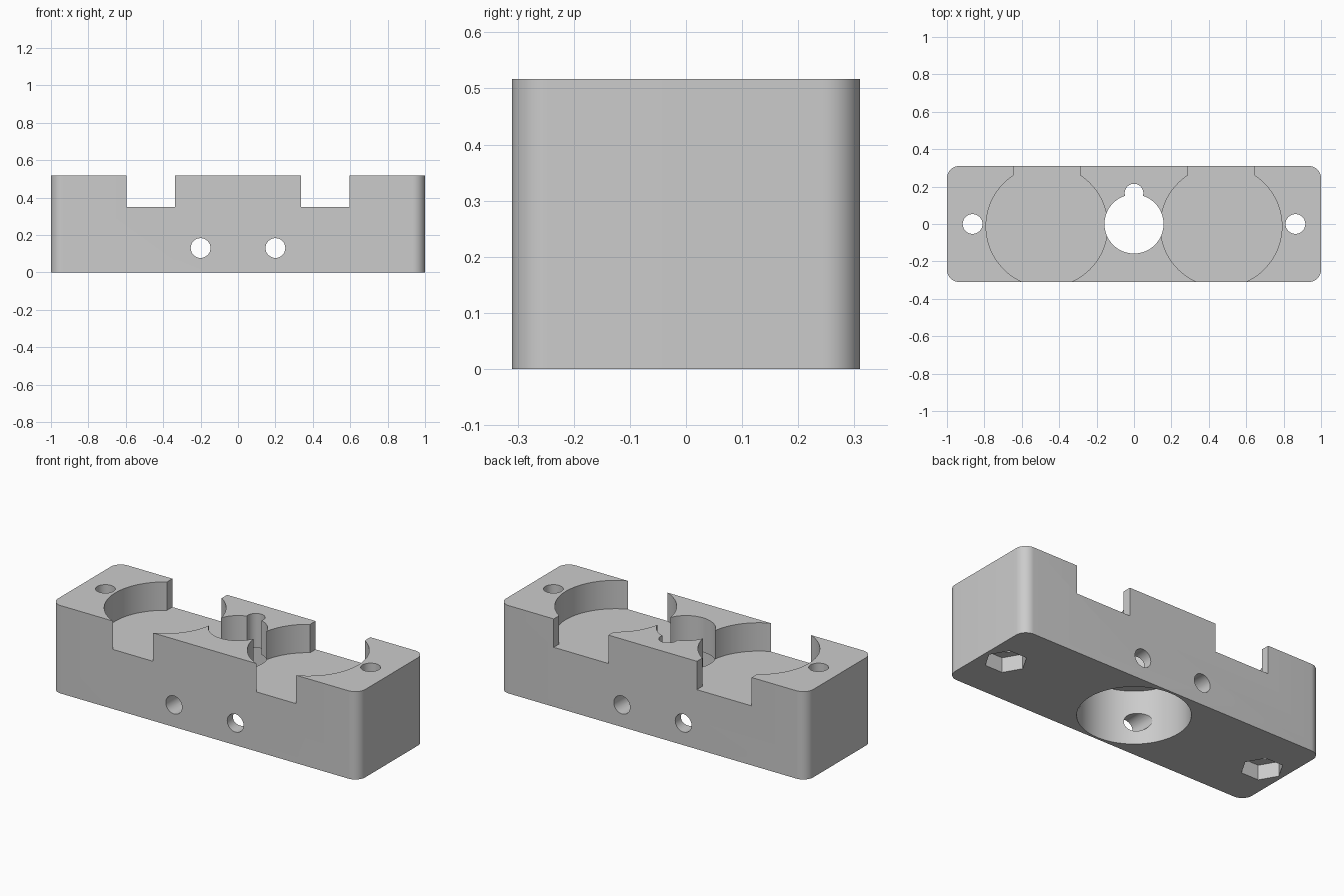
import bpy, bmesh, math
from mathutils import Matrix

cube = bpy.data.objects.get("Cube")
if cube:
    bpy.data.objects.remove(cube, do_unlink=True)

LENGTH, WIDTH, HEIGHT = 2.0, 0.62, 0.517
CORNER = 0.065
POCKET_FLOOR = 0.35

grey = bpy.data.materials.new("light grey")
grey.use_nodes = True
colour = (0.6, 0.6, 0.6, 1)
grey.diffuse_color = colour
grey.node_tree.nodes["Principled BSDF"].inputs["Base Color"].default_value = colour


def arc(cx, cy, r, start, end, steps):
    """Points along an arc, both ends included."""
    angles = [start + (end - start) * i / steps for i in range(steps + 1)]
    return [(cx + r * math.cos(a), cy + r * math.sin(a)) for a in angles]


def circle(cx, cy, r, sides=64):
    return arc(cx, cy, r, 0, math.tau, sides)[:-1]


def prism(name, profile, z0, z1, matrix=None):
    """Extrude a flat profile between two heights."""
    bm = bmesh.new()
    face = bm.faces.new([bm.verts.new((x, y, z0)) for x, y in profile])
    new = bmesh.ops.extrude_face_region(bm, geom=[face])["geom"]
    top = [v for v in new if isinstance(v, bmesh.types.BMVert)]
    bmesh.ops.translate(bm, verts=top, vec=(0, 0, z1 - z0))
    bmesh.ops.recalc_face_normals(bm, faces=bm.faces)
    if matrix:
        bm.transform(matrix)
    mesh = bpy.data.meshes.new(name)
    bm.to_mesh(mesh)
    bm.free()
    mesh.materials.append(grey)
    obj = bpy.data.objects.new(name, mesh)
    bpy.context.collection.objects.link(obj)
    return obj


# Block with rounded upright corners
outline = []
for i, (sx, sy) in enumerate([(1, 1), (-1, 1), (-1, -1), (1, -1)]):
    outline += arc(sx * (LENGTH / 2 - CORNER), sy * (WIDTH / 2 - CORNER), CORNER,
                   i * math.pi / 2, (i + 1) * math.pi / 2, 12)
block = prism("mounting_block", outline, 0, HEIGHT)

# Central bore, wider from below, with a round key slot
cutters = [
    prism("lower_bore", circle(0, 0, 0.296, 96), -0.1, 0.315),
    prism("upper_bore", circle(0, 0, 0.158), 0.2, 0.7),
    prism("key_slot", circle(0, 0.165, 0.05, 32), 0.2, 0.7),
]

to_front = Matrix.Rotation(math.pi / 2, 4, "X")
for side, s in (("left", 1), ("right", -1)):
    # Round pocket, open at the front and squared off at the back
    half_gap = math.asin(0.178 / 0.325)
    pocket = arc(s * 0.466, -0.012, 0.325, math.pi / 2 + half_gap,
                 math.pi * 2.5 - half_gap, 80)
    pocket += [(pocket[-1][0], 0.4), (pocket[0][0], 0.4)]
    cutters.append(prism(side + "_pocket", pocket, POCKET_FLOOR, 0.7))
    # End screw hole with a hexagonal nut recess underneath
    cutters.append(prism(side + "_screw_hole", circle(s * 0.863, 0, 0.053, 32), -0.1, 0.7))
    cutters.append(prism(side + "_nut_recess", circle(s * 0.863, 0, 0.113, 6), -0.1, 0.087))
    # Cross hole from front to back
    cutters.append(prism(side + "_cross_hole", circle(s * 0.2, 0.13, 0.053, 32),
                         -0.5, 0.5, to_front))

# Cut everything out of the block
bpy.context.view_layer.objects.active = block
for cutter in cutters:
    cutter.hide_render = True
    mod = block.modifiers.new(cutter.name, "BOOLEAN")
    mod.operation = "DIFFERENCE"
    mod.solver = "EXACT"
    mod.object = cutter
    bpy.ops.object.modifier_apply(modifier=mod.name)
for cutter in cutters:
    bpy.data.objects.remove(cutter, do_unlink=True)

bpy.ops.object.select_all(action="DESELECT")
block.select_set(True)
bpy.ops.object.shade_smooth_by_angle(angle=math.radians(30))
